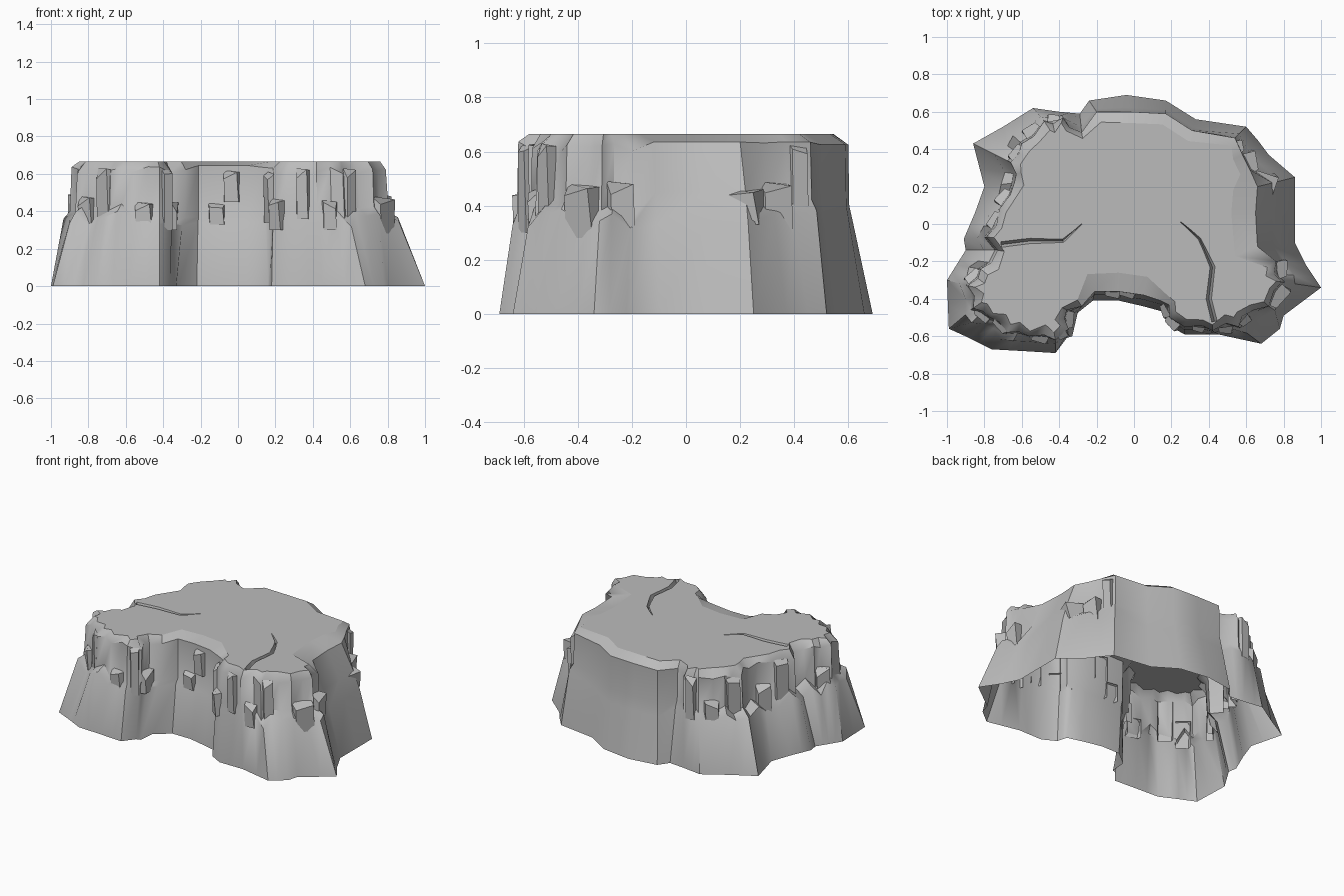
import bpy
import bmesh
import random
from mathutils import Vector

random.seed(11)
if "Cube" in bpy.data.objects:
    bpy.data.objects.remove(bpy.data.objects["Cube"], do_unlink=True)

HEIGHT = 0.665

# Matching ground and cliff-edge outlines, anticlockwise from the left
GROUND = [(-1, -.3), (-.99, -.56), (-.88, -.61), (-.76, -.67), (-.58, -.68), (-.42, -.69),
          (-.36, -.61), (-.33, -.6), (-.32, -.49), (-.22, -.41), (-.08, -.41), (.05, -.44),
          (.16, -.47), (.18, -.54), (.27, -.59), (.45, -.59), (.68, -.64), (.78, -.56),
          (.8, -.49), (1, -.34), (.92, -.22), (.86, -.1), (.86, .08), (.86, .25),
          (.72, .37), (.66, .45), (.6, .52), (.33, .56), (.17, .66), (-.04, .69),
          (-.24, .66), (-.29, .59), (-.4, .6), (-.54, .62), (-.7, .52), (-.86, .43),
          (-.8, .2), (-.85, .06), (-.91, -.08), (-.9, -.14), (-.95, -.22)]
CLIFF = [(-.89, -.33), (-.86, -.45), (-.77, -.5), (-.68, -.58), (-.56, -.6), (-.42, -.62),
         (-.35, -.56), (-.36, -.46), (-.28, -.44), (-.21, -.36), (-.09, -.36), (.05, -.38),
         (.14, -.41), (.19, -.5), (.27, -.55), (.42, -.57), (.56, -.55), (.64, -.46),
         (.72, -.44), (.79, -.31), (.76, -.2), (.66, -.12), (.65, .06), (.66, .2),
         (.62, .29), (.58, .37), (.54, .46), (.31, .5), (.17, .59), (-.02, .6),
         (-.2, .6), (-.28, .49), (-.38, .57), (-.48, .55), (-.6, .43), (-.66, .33),
         (-.64, .22), (-.72, .08), (-.79, -.07), (-.73, -.14), (-.82, -.24)]
COUNT = len(GROUND)
BACK = {27, 28, 29, 30}            # unbroken rounded wall at the back
SIDE = {21, 22, 23}                # unbroken leaning wall on the left
DIP = {9, 10, 11}                  # rim that falls gently to the front hollow

rock_grey = bpy.data.materials.new("rock_grey")
rock_grey.use_nodes = True
colour = (.5, .5, .5, 1)
rock_grey.diffuse_color = colour
rock_grey.node_tree.nodes["Principled BSDF"].inputs["Base Color"].default_value = colour


def make_object(name, bm):
    bmesh.ops.recalc_face_normals(bm, faces=bm.faces[:])
    mesh = bpy.data.meshes.new(name)
    bm.to_mesh(mesh)
    bm.free()
    mesh.materials.append(rock_grey)
    obj = bpy.data.objects.new(name, mesh)
    bpy.context.collection.objects.link(obj)
    return obj


def activate(obj):
    bpy.ops.object.select_all(action="DESELECT")
    obj.select_set(True)
    bpy.context.view_layer.objects.active = obj


def loft(bm, rings):
    """Join closed rings of points into a capped solid."""
    loops = [[bm.verts.new(p) for p in ring] for ring in rings]
    for low, high in zip(loops, loops[1:]):
        for i in range(len(low)):
            j = (i + 1) % len(low)
            bm.faces.new((low[i], low[j], high[j], high[i]))
    bm.faces.new(loops[0][::-1])
    bm.faces.new(loops[-1])


def outward(a, b):
    along = (Vector(b) - Vector(a)).normalized()
    return Vector((along.y, -along.x))


# Plateau: sloping foot, broken ledge, upright cliff and bevelled rim
foot, shoulder, ledge, brow, rim = [], [], [], [], []


def add_column(ground, cliff, normal, kind):
    """Add one upright line of points; kind sets how the rock is worn."""
    spread, lip, height, step, top, inset = {
        "back": (.26, .04, .31, .09, .625, .06),
        "side": (.6, .4, .33, .12, .635, .13),
        "dip": (.4, .06, .34, .03, .645, .1),
        "broken": (random.uniform(.3, .5), .08, random.uniform(.31, .4), .04,
                   random.uniform(.6, .64), random.uniform(.025, .06)),
    }[kind]
    foot.append((*ground, 0))
    shoulder.append((*cliff.lerp(ground, spread), height))
    ledge.append((*cliff.lerp(ground, lip), height + step))
    brow.append((*cliff, top))
    rim.append((*(cliff - normal * inset), HEIGHT))


for i in range(COUNT):
    j = (i + 1) % COUNT
    kind = ("back" if i in BACK else "side" if i in SIDE
            else "dip" if i in DIP else "broken")
    a, b = Vector(CLIFF[i]), Vector(CLIFF[j])
    add_column(Vector(GROUND[i]), a, outward(CLIFF[i - 1], b), kind)
    # Notched line between two broken columns
    if kind == "broken" and j not in BACK | SIDE | DIP and (b - a).length > .1:
        share = random.uniform(.4, .6)
        normal = outward(a, b)
        add_column(Vector(GROUND[i]).lerp(Vector(GROUND[j]), share),
                   a.lerp(b, share) - normal * random.uniform(.01, .03), normal, kind)
bm = bmesh.new()
loft(bm, [foot, shoulder, ledge, brow, rim])
plateau = make_object("plateau", bm)

# Cracks: tapering grooves cut into the flat top
CRACKS = {
    "left_crack": [(.25, .01), (.35, -.08), (.42, -.23), (.4, -.4), (.43, -.52)],
    "right_crack": [(-.28, 0), (-.38, -.09), (-.55, -.09), (-.71, -.11)],
}
for name, path in CRACKS.items():
    sections = []
    for k, point in enumerate(path):
        side = outward(path[max(k - 1, 0)], path[min(k + 1, len(path) - 1)])
        size = k / (len(path) - 1)
        half = side * (.003 + .018 * min(1, size * 2))
        middle = Vector(point)
        sections.append([(*(middle - half), HEIGHT + .02), (*(middle + half), HEIGHT + .02),
                         (*middle, HEIGHT - .02 - .03 * size)])
    bm = bmesh.new()
    loft(bm, sections)
    cutter = make_object(name + "_cutter", bm)
    cutter.hide_render = True
    activate(plateau)
    cut = plateau.modifiers.new(name, "BOOLEAN")
    cut.operation = "DIFFERENCE"
    cut.solver = "EXACT"
    cut.object = cutter
    bpy.ops.object.modifier_apply(modifier=cut.name)
    bpy.data.objects.remove(cutter, do_unlink=True)

# The plateau is an open shell underneath, with a flat-shaded top
bm = bmesh.new()
bm.from_mesh(plateau.data)
floor = [f for f in bm.faces if all(v.co.z < .001 for v in f.verts)]
bmesh.ops.delete(bm, geom=floor, context="FACES")
bm.to_mesh(plateau.data)
bm.free()
activate(plateau)
bpy.ops.object.shade_smooth_by_angle(angle=.7)
for face in plateau.data.polygons:
    if face.normal.z > .999:
        face.use_smooth = False


def add_rock(bm, centre, normal, width, depth, low, high):
    """Add a chipped block, open where it meets the cliff and the shoulder."""
    along = Vector((-normal.y, normal.x))
    tilt = random.uniform(-.03, .03)

    def corner(side, out, z):
        return bm.verts.new((*(centre + along * (side * width / 2) + normal * out), z))

    bottom = [corner(-1, -.01, low), corner(-.8, depth * .6, low),
              corner(.9, depth * .8, low), corner(1, -.01, low)]
    top = [corner(-1, -.01, high + .03), corner(-.9, depth * .6, high - tilt),
           corner(.7, depth, high + tilt), corner(1, -.01, high + .02)]
    for k in range(3):
        bm.faces.new((bottom[k + 1], bottom[k], top[k], top[k + 1]))
    bm.faces.new(top)


# Rocks along the broken stretches: outline step, share along it, width, depth, low, high
LEDGE_ROCKS = [(1, .6, .1, .04, .3, .45), (4, .4, .1, .03, .32, .42), (6, .5, .1, .04, .3, .42),
               (9, .8, .09, .04, .33, .42), (13, .3, .09, .05, .3, .44),
               (15, .5, .08, .03, .3, .43), (18, .5, .14, .07, .28, .45),
               (19, .6, .1, .06, .3, .46), (22, .9, .2, .11, .33, .44),
               (24, .4, .12, .07, .3, .46),
               (33, .5, .1, .05, .3, .44), (36, .6, .1, .05, .3, .46), (40, .5, .1, .04, .3, .46)]
CLIFF_SLABS = [(2, .6, .1, .02, .34, .6), (5, .5, .06, .03, .3, .6), (10, .4, .09, .03, .45, .59),
               (12, .6, .08, .03, .34, .58), (14, .5, .07, .02, .36, .6),
               (16, .4, .07, .03, .34, .6), (25, .5, .07, .03, .34, .6),
               (32, .5, .07, .03, .34, .6), (34, .5, .1, .03, .34, .58), (37, .4, .1, .03, .36, .6)]
for name, rocks in (("ledge_rocks", LEDGE_ROCKS), ("cliff_slabs", CLIFF_SLABS)):
    bm = bmesh.new()
    for step, share, *size in rocks:
        a, b = Vector(CLIFF[step]), Vector(CLIFF[(step + 1) % COUNT])
        add_rock(bm, a.lerp(b, share), outward(a, b), *size)
    make_object(name, bm)
